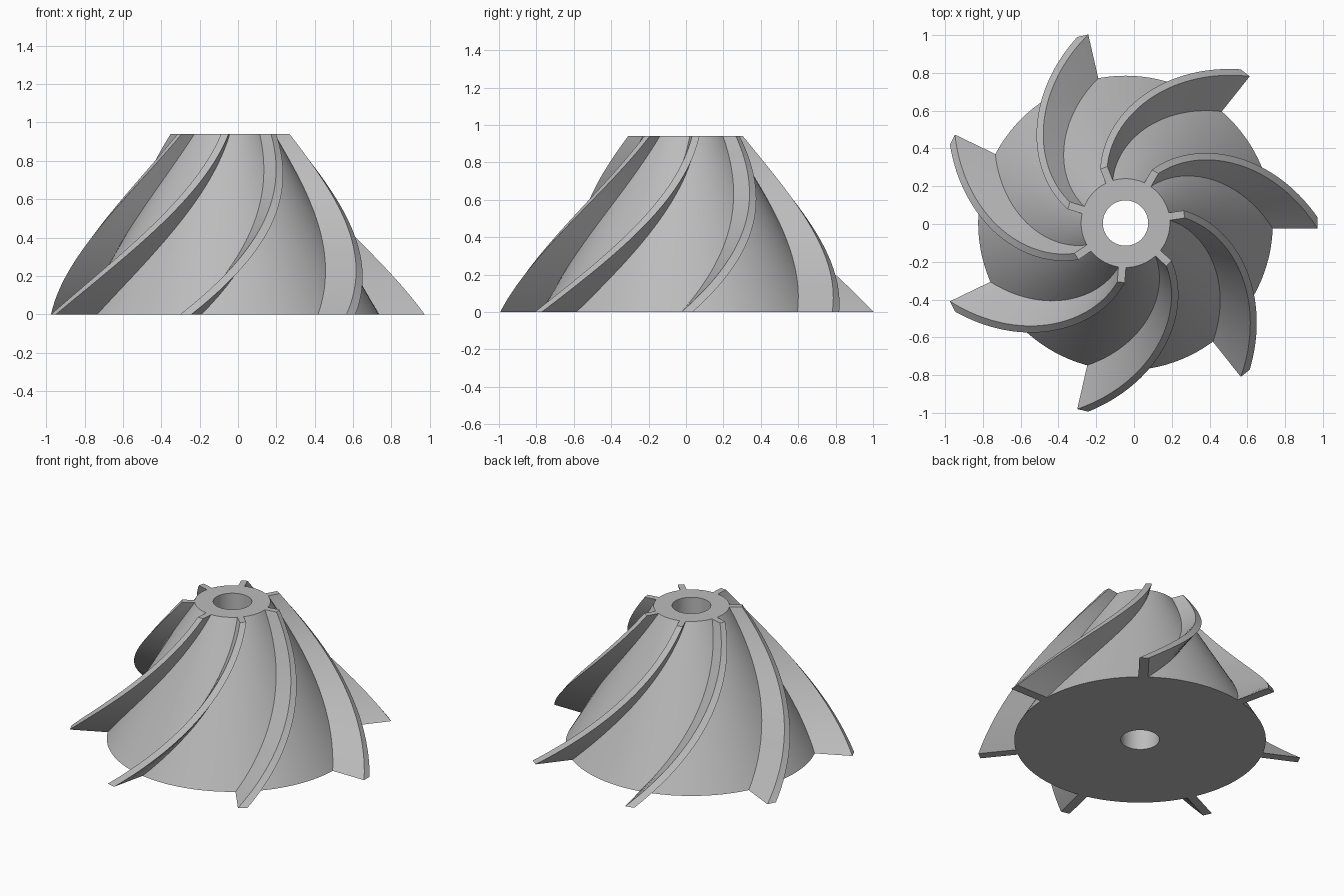
import bpy
import bmesh
from math import cos, sin, pi, radians

cube = bpy.data.objects.get("Cube")
if cube:
    bpy.data.objects.remove(cube, do_unlink=True)

HEIGHT = 0.94
CENTRE = (-0.045, 0.005, 0)      # rotation axis of the wheel
BORE = 0.12
HUB = (0.78, 0.235)              # radius at bottom, top
TIP = (1.017, 0.314)             # blade radius at bottom, top
HALF = (0.03, 0.02)              # half blade thickness at bottom, top
TWIST = radians(60)
BLADES = 7
LAYERS = 40
SEGMENTS = 112

grey = bpy.data.materials.new("light_grey")
grey.use_nodes = True
grey.diffuse_color = (0.5, 0.5, 0.5, 1)
grey.node_tree.nodes["Principled BSDF"].inputs["Base Color"].default_value = (0.5, 0.5, 0.5, 1)


def lerp(pair, t):
    return pair[0] + (pair[1] - pair[0]) * t


def finish(bm, name):
    bmesh.ops.recalc_face_normals(bm, faces=bm.faces[:])
    mesh = bpy.data.meshes.new(name)
    bm.to_mesh(mesh)
    bm.free()
    mesh.materials.append(grey)
    obj = bpy.data.objects.new(name, mesh)
    obj.location = CENTRE
    bpy.context.collection.objects.link(obj)
    bpy.ops.object.select_all(action='DESELECT')
    obj.select_set(True)
    bpy.context.view_layer.objects.active = obj
    bpy.ops.object.shade_smooth_by_angle(angle=radians(30))
    return obj


def bridge(bm, a, b):
    n = len(a)
    for i in range(n):
        j = (i + 1) % n
        bm.faces.new((a[i], a[j], b[j], b[i]))


# Conical hub with a through bore
bm = bmesh.new()
profile = [(BORE, 0), (HUB[0], 0), (HUB[1], HEIGHT), (BORE, HEIGHT)]
rings = [[bm.verts.new((r * cos(2 * pi * i / SEGMENTS), r * sin(2 * pi * i / SEGMENTS), z))
          for i in range(SEGMENTS)] for r, z in profile]
for k in range(len(rings)):
    bridge(bm, rings[k], rings[(k + 1) % len(rings)])
finish(bm, "hub")

# Spiral blade: a rectangular section that shrinks and turns as it rises
bm = bmesh.new()
layers = []
for k in range(LAYERS + 1):
    t = k / LAYERS
    a, h = TWIST * t, lerp(HALF, t)
    root, tip = lerp(HUB, t) - 0.012, lerp(TIP, t)
    corners = [(root, -h), (tip, -h), (tip, h), (root, h)]
    layers.append([bm.verts.new((x * cos(a) - y * sin(a), x * sin(a) + y * cos(a), HEIGHT * t))
                   for x, y in corners])
for low, high in zip(layers, layers[1:]):
    bridge(bm, low, high)
bm.faces.new(layers[0])
bm.faces.new(layers[-1])
blade = finish(bm, "blade_1")

# Remaining blades share the mesh around the axis
for i in range(1, BLADES):
    copy = blade.copy()
    copy.name = f"blade_{i + 1}"
    copy.rotation_euler.z = 2 * pi * i / BLADES
    bpy.context.collection.objects.link(copy)
